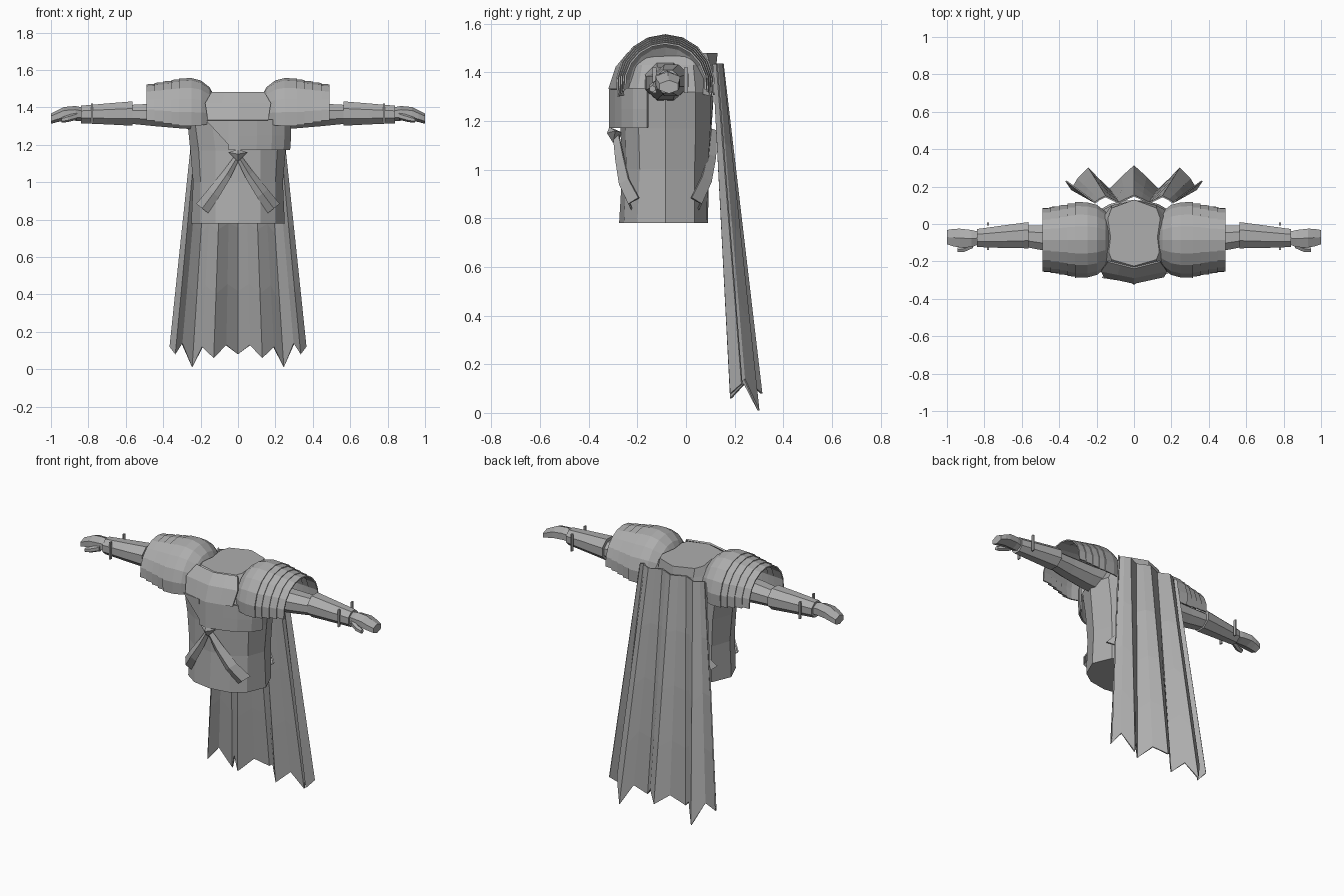
import bpy, math
from mathutils import Vector

if "Cube" in bpy.data.objects:
    bpy.data.objects.remove(bpy.data.objects["Cube"])

grey = bpy.data.materials.new("plain grey")
grey.diffuse_color = (0.42, 0.42, 0.42, 1)
grey.use_nodes = True
grey.node_tree.nodes["Principled BSDF"].inputs["Base Color"].default_value = grey.diffuse_color


def make(name, verts, faces, thick=0.0):
    me = bpy.data.meshes.new(name)
    me.from_pydata(verts, [], faces)
    me.materials.append(grey)
    ob = bpy.data.objects.new(name, me)
    bpy.context.collection.objects.link(ob)
    if thick:
        mod = ob.modifiers.new("thickness", "SOLIDIFY")
        mod.thickness = thick
        mod.offset = 0
    return ob


def loft(name, rings, closed=True, caps=True, thick=0.0):
    """Skin a list of equal length rings."""
    n = len(rings[0])
    verts = [v for r in rings for v in r]
    faces = []
    for i in range(len(rings) - 1):
        for j in range(n if closed else n - 1):
            k = (j + 1) % n
            faces.append((i*n + j, i*n + k, (i + 1)*n + k, (i + 1)*n + j))
    if closed and caps:
        faces.append(tuple(reversed(range(n))))
        faces.append(tuple(range((len(rings) - 1)*n, len(rings)*n)))
    return make(name, verts, faces, thick)


def mirror_profile(half):
    return half + [(-x, y) for x, y in reversed(half) if abs(x) > 1e-4]


def arm_ring(x, yc, zc, ry, rz, s, n=8):
    return [(s*x, yc + ry*math.cos(math.tau*(i + .5)/n)/math.cos(math.pi/n),
             zc + rz*math.sin(math.tau*(i + .5)/n)/math.cos(math.pi/n))
            for i in range(n)]


def arc(x, ry, rz, s, a0=-14, a1=194, n=11, yc=-0.085, zc=1.35):
    out = []
    for i in range(n):
        a = math.radians(a0 + (a1 - a0)*i/(n - 1))
        out.append((s*x, yc + ry*math.cos(a), zc + rz*math.sin(a)))
    return out


# torso: faceted body narrowing to a flat neck opening
sections = [
    (0.78, [(0, -.275), (.12, -.255), (.2, -.2), (.25, -.085), (.2, .035), (.1, .085), (0, .09)]),
    (1.00, [(0, -.262), (.12, -.245), (.2, -.19), (.24, -.085), (.2, .035), (.1, .09), (0, .095)]),
    (1.17, [(0, -.27), (.12, -.25), (.21, -.195), (.255, -.085), (.21, .04), (.1, .1), (0, .105)]),
    (1.32, [(0, -.29), (.14, -.26), (.23, -.2), (.27, -.085), (.23, .04), (.12, .1), (0, .115)]),
    (1.43, [(0, -.27), (.13, -.24), (.17, -.18), (.18, -.085), (.17, .03), (.12, .1), (0, .125)]),
    (1.48, [(0, -.225), (.12, -.19), (.135, -.15), (.125, -.07), (.14, .03), (.12, .085), (0, .13)]),
]
loft("torso", [[(x, y, z) for x, y in mirror_profile(h)] for z, h in sections])

# upper breast plate
rows = [(1.33, .16, -.315, -.28), (1.42, .175, -.285, -.25), (1.48, .14, -.235, -.2)]
loft("upper_breast_plate",
     [[(-w, ys, z), (-w/2, (y0 + ys)/2, z), (0, y0, z), (w/2, (y0 + ys)/2, z), (w, ys, z)]
      for z, w, y0, ys in rows], closed=False, thick=.01)

# one sided lower chest plate and the slanted panel beside it
plate = [(-.05, -.3), (0, -.312), (.1, -.288), (.18, -.26), (.245, -.215), (.28, -.157)]
loft("side_chest_plate",
     [[(x*(.98 if z < 1.2 else 1), y, z) for x, y in plate] for z in (1.172, 1.25, 1.335)],
     closed=False, thick=.01)
make("slanted_panel", [(-.17, -.285, 1.33), (-.05, -.303, 1.33), (-.05, -.298, 1.2)],
     [(0, 1, 2)], .008)

# belt clasp: small pointed diamond
make("clasp", [(-.05, -.29, 1.16), (0, -.315, 1.175), (.05, -.29, 1.16), (0, -.3, 1.11),
               (0, -.325, 1.15), (0, -.255, 1.15)],
     [(0, 4, 1), (1, 4, 2), (2, 4, 3), (3, 4, 0), (1, 5, 0), (2, 5, 1), (3, 5, 2), (0, 5, 3)])

# crossed sashes: narrow at the clasp, flaring toward the hips
for s, side in ((1, "right"), (-1, "left")):
    for face, pts in (("front", [(.0, -.285, 1.14, .012), (.06, -.275, 1.04, .025),
                                 (.13, -.26, .94, .035), (.19, -.222, .86, .04)]),
                      ("back", [(.0, .112, 1.16, .012), (.06, .108, 1.05, .025),
                                (.13, .09, .95, .035), (.2, .05, .86, .04)])):
        out = -1 if face == "front" else 1
        rings = [[(s*(x - w*.75), y, z - w*.6), (s*x, y + out*.012, z),
                  (s*(x + w*.75), y - out*w*.7, z + w*.6)] for x, y, z, w in pts]
        loft(f"{face}_sash_{side}", rings, closed=False, thick=.008)

    # arm: tapered upper part, wider forearm sleeve
    loft(f"upper_arm_{side}", [arm_ring(*r, s) for r in (
        (.16, -.085, 1.36, .085, .08), (.3, -.085, 1.355, .08, .068),
        (.45, -.078, 1.36, .07, .06), (.58, -.065, 1.363, .058, .05))])
    loft(f"forearm_{side}", [arm_ring(*r, s) for r in (
        (.565, -.06, 1.367, .07, .065), (.7, -.068, 1.365, .06, .056),
        (.84, -.075, 1.362, .048, .047))])
    # wrist fins
    for y in (-.13, 0.0):
        make(f"wrist_fin_{side}", [(s*x, y + dy, z) for x in (.775, .785)
             for dy, z in ((-.008, 1.315), (.008, 1.315), (.008, 1.42), (-.008, 1.42))],
             [(0, 1, 2, 3), (7, 6, 5, 4), (0, 4, 5, 1), (1, 5, 6, 2), (2, 6, 7, 3), (3, 7, 4, 0)])
    # hand: wrist, knuckles, bent fingers and thumb
    loft(f"hand_{side}", [arm_ring(*r, s, 6) for r in (
        (.83, -.075, 1.362, .034, .032), (.87, -.078, 1.368, .046, .034),
        (.93, -.075, 1.365, .05, .032), (.965, -.073, 1.353, .047, .027),
        (1.0, -.07, 1.34, .038, .024))])
    loft(f"thumb_{side}", [arm_ring(*r, s, 6) for r in (
        (.86, -.11, 1.355, .018, .018), (.91, -.132, 1.34, .018, .016),
        (.945, -.138, 1.332, .012, .012))])

    # shoulder dome and overlapping arm bands
    loft(f"shoulder_dome_{side}", [arc(*r, s) for r in (
        (.13, .11, .11), (.155, .15, .155), (.2, .185, .19), (.25, .198, .203),
        (.315, .2, .2))], closed=False, thick=.008)
    for i in range(4):
        x0, r = .29 + .045*i, .195 - .008*i
        loft(f"shoulder_band_{side}_{i + 1}",
             [arc(x0, r, r + .003, s, -13 + 2*i, 193 - 2*i),
              arc(x0 + .065, r - .004, r - .002, s, -13 + 2*i, 193 - 2*i)],
             closed=False, thick=.008)

# cape: pleated sheet with a ragged hem
hem = [(0, .31, .08), (.065, .25, .13), (.13, .185, .06), (.19, .24, .12), (.245, .298, .01),
       (.3, .24, .14), (.335, .185, .08), (.363, .23, .12)]
hem = [(-x, y, z) for x, y, z in reversed(hem[1:])] + hem
top = [(x*.62, .112 + (y - .18)*.3, 1.435) for x, y, z in hem]
loft("cape", [[tuple(Vector(a).lerp(Vector(b), t)) for a, b in zip(top, hem)]
              for t in (0, .25, .5, .75, 1)], closed=False, thick=.008)
